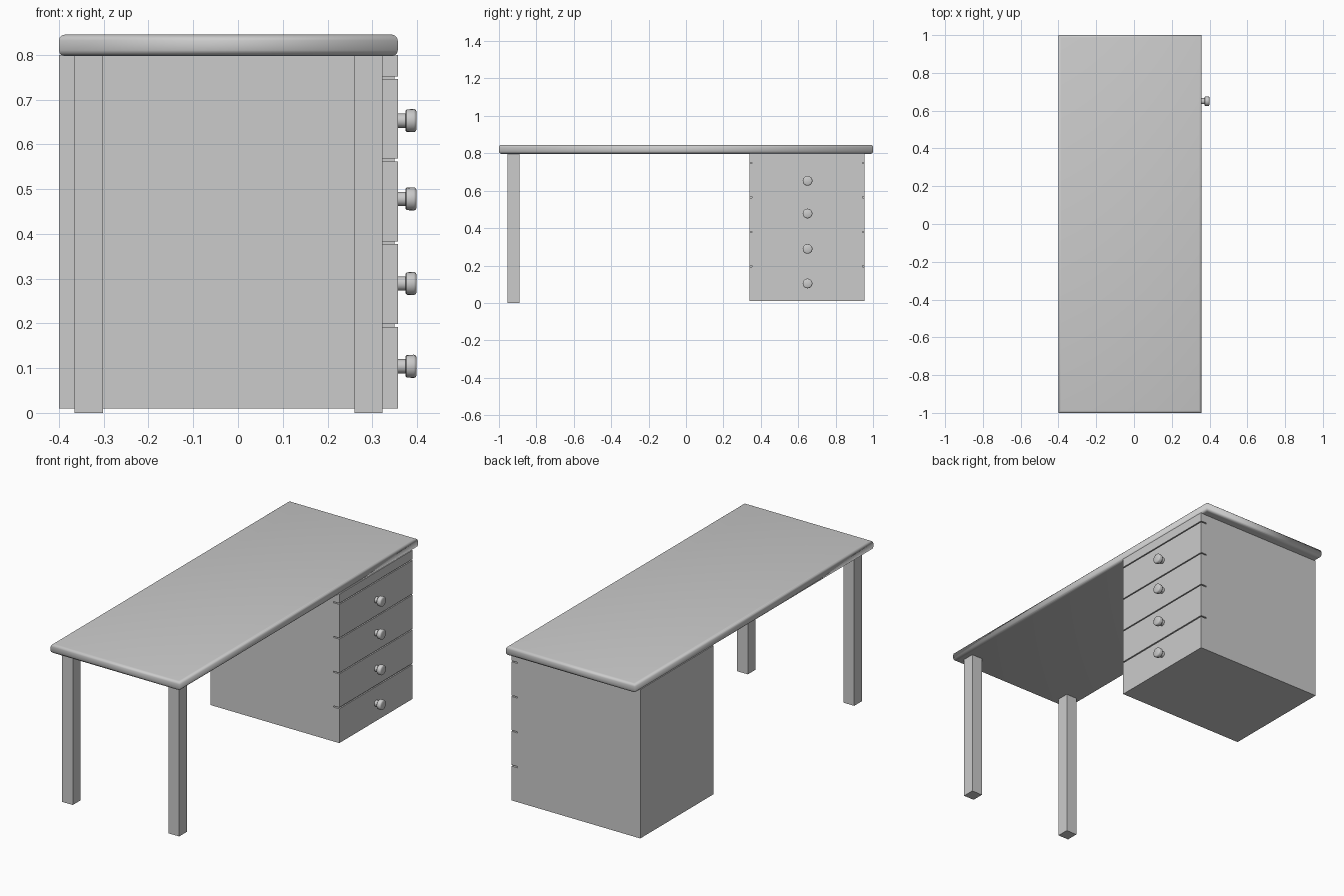
import bpy, bmesh, math
from mathutils import Matrix

if "Cube" in bpy.data.objects:
    bpy.data.objects.remove(bpy.data.objects["Cube"])

grey = bpy.data.materials.new("light_grey")
grey.diffuse_color = (0.6, 0.6, 0.6, 1)
grey.use_nodes = True
grey.node_tree.nodes["Principled BSDF"].inputs["Base Color"].default_value = grey.diffuse_color


def finish(bm, name, smooth=None):
    me = bpy.data.meshes.new(name)
    bmesh.ops.recalc_face_normals(bm, faces=bm.faces[:])
    bm.to_mesh(me)
    bm.free()
    me.materials.append(grey)
    ob = bpy.data.objects.new(name, me)
    bpy.context.collection.objects.link(ob)
    if smooth is not None:
        bpy.ops.object.select_all(action='DESELECT')
        ob.select_set(True)
        bpy.context.view_layer.objects.active = ob
        if smooth >= 180:
            bpy.ops.object.shade_smooth()
        else:
            bpy.ops.object.shade_smooth_by_angle(angle=math.radians(smooth))
    return ob


def box(name, x0, x1, y0, y1, z0, z1, bevel=0.0, smooth=None):
    bm = bmesh.new()
    bmesh.ops.create_cube(bm, size=1)
    for v in bm.verts:
        v.co.x = x0 if v.co.x < 0 else x1
        v.co.y = y0 if v.co.y < 0 else y1
        v.co.z = z0 if v.co.z < 0 else z1
    if bevel:
        # only the horizontal edges are rounded
        edges = [e for e in bm.edges if abs(e.verts[0].co.z - e.verts[1].co.z) < 1e-4]
        bmesh.ops.bevel(bm, geom=edges, offset=bevel, segments=3, profile=0.5, affect='EDGES')
    return finish(bm, name, smooth)


def knob(name, y, z):
    # stem and rounded head turned around the x axis: (x, radius)
    prof = [(0.350, 0.016), (0.374, 0.016), (0.374, 0.022), (0.377, 0.025),
            (0.393, 0.026), (0.397, 0.024), (0.399, 0.020)]
    n = 20
    bm = bmesh.new()
    rings = []
    for x, r in prof:
        rings.append([bm.verts.new((x, y + r * math.cos(2 * math.pi * i / n),
                                    z + r * math.sin(2 * math.pi * i / n))) for i in range(n)])
    for a, b in zip(rings, rings[1:]):
        for i in range(n):
            j = (i + 1) % n
            bm.faces.new((a[i], a[j], b[j], b[i]))
    bm.faces.new(rings[0])
    bm.faces.new(rings[-1])
    finish(bm, name, 40)


# Tabletop with soft edges
box("tabletop", -0.40, 0.357, -1, 1, 0.797, 0.845, bevel=0.013, smooth=180)

# Two legs at the open end
for side, x in (("left", -0.365), ("right", 0.26)):
    box(side + "_leg", x, x + 0.063, -0.955, -0.89, 0, 0.80)

# Cabinet: carcass and recessed core behind the drawer gaps
Y0, Y1 = 0.34, 0.955
box("cabinet_body", -0.40, 0.322, Y0, Y1, 0.01, 0.80)
box("cabinet_core", 0.30, 0.350, Y0 + 0.012, Y1 - 0.012, 0.02, 0.80)

# Drawer fronts and the rail above them
fronts = [(0.01, 0.192), (0.199, 0.377), (0.383, 0.562), (0.568, 0.746)]
for i, (z0, z1) in enumerate(fronts):
    box(f"drawer_front_{i + 1}", 0.322, 0.357, Y0, Y1, z0, z1)
box("top_rail", 0.322, 0.357, Y0, Y1, 0.752, 0.80)

# Knobs
for i, z in enumerate((0.104, 0.289, 0.478, 0.653)):
    knob(f"drawer_knob_{i + 1}", 0.65, z)
